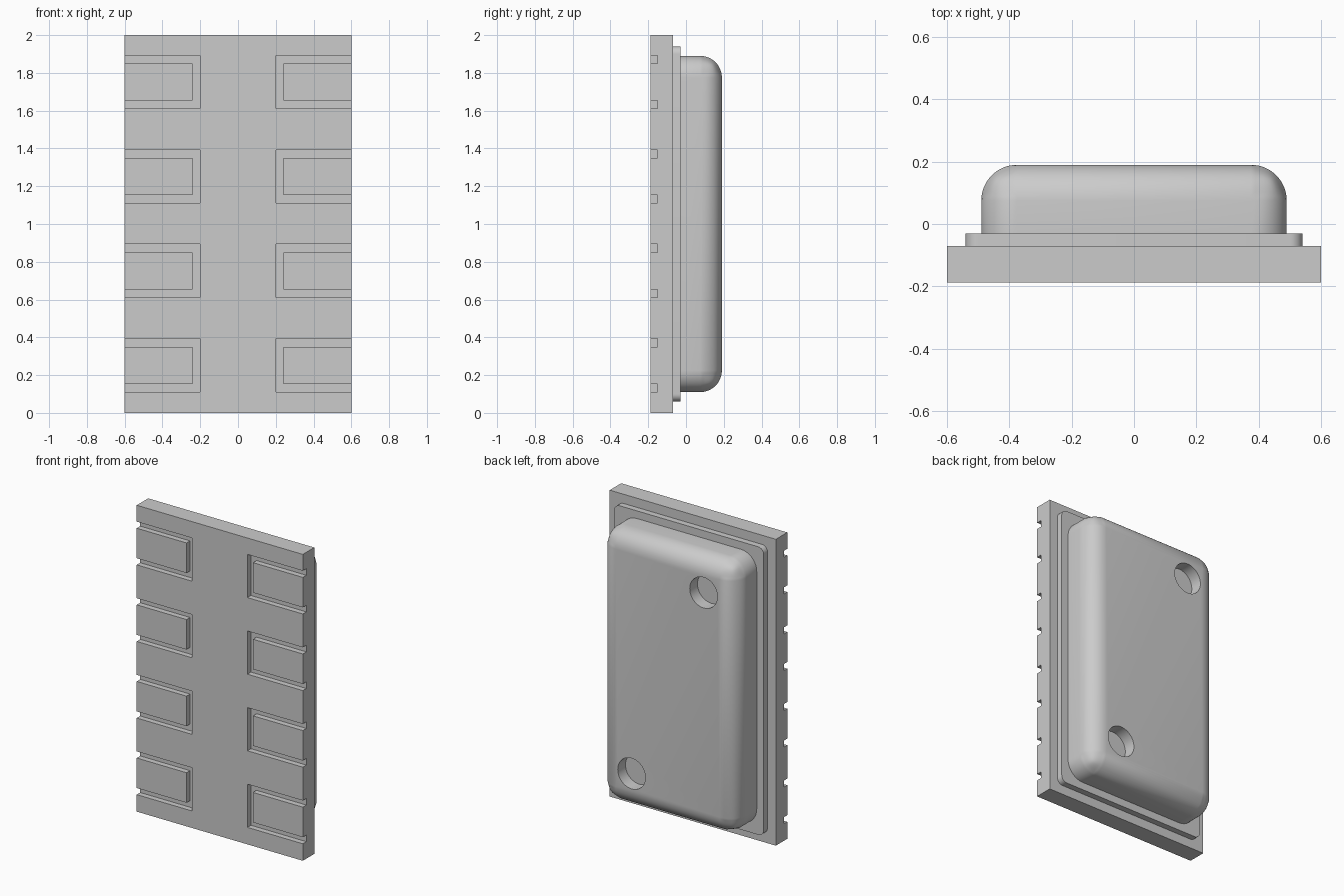
import bpy, bmesh, math
from mathutils import Matrix

cube = bpy.data.objects.get("Cube")
if cube:
    bpy.data.objects.remove(cube, do_unlink=True)

grey = bpy.data.materials.new("plain grey")
grey.use_nodes = True
grey.diffuse_color = (0.6, 0.6, 0.6, 1)
grey.node_tree.nodes["Principled BSDF"].inputs["Base Color"].default_value = (0.6, 0.6, 0.6, 1)


def finish(name, bm):
    bmesh.ops.recalc_face_normals(bm, faces=bm.faces)
    mesh = bpy.data.meshes.new(name)
    bm.to_mesh(mesh)
    bm.free()
    mesh.materials.append(grey)
    ob = bpy.data.objects.new(name, mesh)
    bpy.context.collection.objects.link(ob)
    return ob


def prism(bm, outline, y0, y1):
    """Extrude an x-z outline from y0 to y1."""
    face = bm.faces.new([bm.verts.new((x, y0, z)) for x, z in outline])
    new = bmesh.ops.extrude_face_region(bm, geom=[face])["geom"]
    for v in new:
        if isinstance(v, bmesh.types.BMVert):
            v.co.y = y1


def block(half_x, y0, y1, half_z):
    bm = bmesh.new()
    z0, z1 = 1 - half_z, 1 + half_z
    prism(bm, [(-half_x, z0), (half_x, z0), (half_x, z1), (-half_x, z1)], y0, y1)
    return bm


def cut(target, cutter):
    """Subtract the cutter and discard it."""
    mod = target.modifiers.new("cut", "BOOLEAN")
    mod.operation = "DIFFERENCE"
    mod.solver = "EXACT"
    mod.object = cutter
    cutter.hide_render = True
    activate(target)
    bpy.ops.object.modifier_apply(modifier=mod.name)
    bpy.data.objects.remove(cutter, do_unlink=True)


def activate(ob):
    bpy.ops.object.select_all(action="DESELECT")
    ob.select_set(True)
    bpy.context.view_layer.objects.active = ob


def smooth(ob):
    activate(ob)
    bpy.ops.object.shade_smooth_by_angle(angle=math.radians(30))


# Circuit board with a U-shaped groove around each contact pad
board = finish("board", block(0.6, -0.188, -0.07, 1))
bm = bmesh.new()
for side in (-1, 1):
    for row in range(4):
        zc = 0.252 + 0.5 * row
        o, i = 0.141, 0.098
        outline = [(0.7, -o), (0.2, -o), (0.2, o), (0.7, o),
                   (0.7, i), (0.24, i), (0.24, -i), (0.7, -i)]
        prism(bm, [(side * x, zc + z) for x, z in outline], -0.25, -0.152)
cut(board, finish("groove_cutter", bm))

# Thin flange with rounded corners
bm = block(0.54, -0.07, -0.03, 0.94)
corners = [e for e in bm.edges if abs(e.verts[0].co.y - e.verts[1].co.y) > 0.01]
bmesh.ops.bevel(bm, geom=corners, offset=0.04, segments=8, profile=0.5, affect="EDGES")
smooth(finish("lid_flange", bm))

# Domed lid, rounded on every edge except its base
bm = block(0.49, -0.03, 0.19, 0.89)
rounded = [e for e in bm.edges if max(v.co.y for v in e.verts) > 0]
bmesh.ops.bevel(bm, geom=rounded, offset=0.115, segments=12, profile=0.5, affect="EDGES")
lid = finish("lid", bm)

# Two round port holes at opposite corners
bm = bmesh.new()
for side in (-1, 1):
    place = Matrix.Translation((0.26 * side, 0.21, 1 - 0.66 * side)) @ Matrix.Rotation(math.pi / 2, 4, "X")
    bmesh.ops.create_cone(bm, cap_ends=True, segments=48, radius1=0.1, radius2=0.1,
                          depth=0.2, matrix=place)
cut(lid, finish("port_cutter", bm))
smooth(lid)
